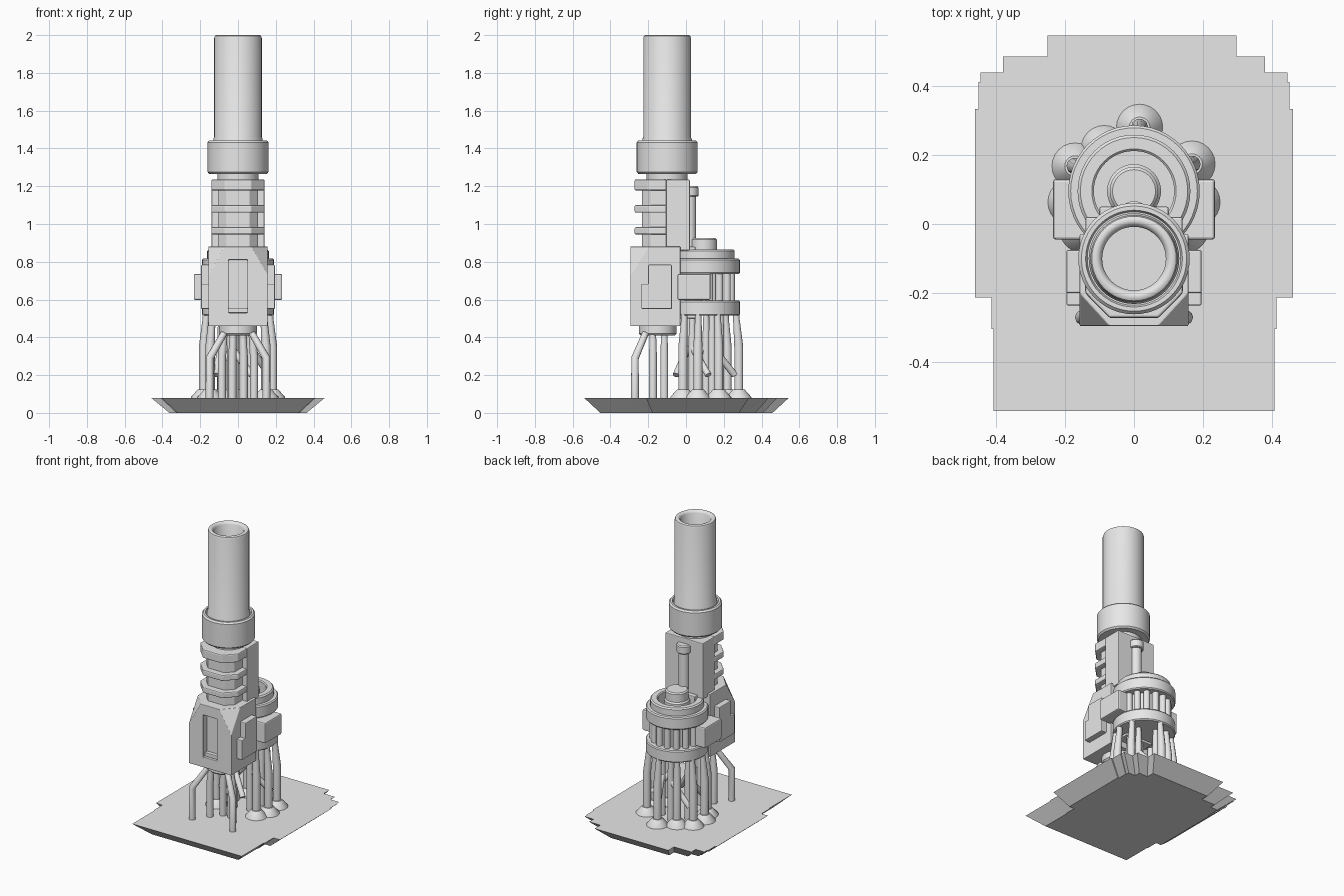
import bpy
import bmesh
from math import sin, cos, pi, radians

cube = bpy.data.objects.get("Cube")
if cube:
    bpy.data.objects.remove(cube, do_unlink=True)

grey = bpy.data.materials.new("plain_grey")
grey.use_nodes = True
COLOUR = (0.8, 0.8, 0.8, 1)
grey.diffuse_color = COLOUR
for node in grey.node_tree.nodes:
    if node.type == 'BSDF_PRINCIPLED':
        node.inputs["Base Color"].default_value = COLOUR


def finish(name, bm, bevel=0.0, smooth=True):
    bmesh.ops.recalc_face_normals(bm, faces=bm.faces[:])
    mesh = bpy.data.meshes.new(name)
    bm.to_mesh(mesh)
    bm.free()
    mesh.materials.append(grey)
    obj = bpy.data.objects.new(name, mesh)
    bpy.context.collection.objects.link(obj)
    if smooth:
        bpy.ops.object.select_all(action='DESELECT')
        bpy.context.view_layer.objects.active = obj
        obj.select_set(True)
        bpy.ops.object.shade_smooth_by_angle(angle=radians(35))
    if bevel:
        add_bevel(obj, bevel)
    return obj


def add_bevel(obj, width):
    mod = obj.modifiers.new("soft_edges", 'BEVEL')
    mod.width = width
    mod.segments = 2
    mod.limit_method = 'ANGLE'


def prism(name, outline, z0, z1, bevel=0.005, foot=(1, 1)):
    """Extruded outline; foot scales the lower outline."""
    bm = bmesh.new()
    low = [bm.verts.new((x * foot[0], y * foot[1], z0)) for x, y in outline]
    high = [bm.verts.new((x, y, z1)) for x, y in outline]
    bm.faces.new(low)
    bm.faces.new(high)
    for i in range(len(low)):
        j = (i + 1) % len(low)
        bm.faces.new((low[i], low[j], high[j], high[i]))
    return finish(name, bm, bevel, smooth=False)


def box(name, x, y, z, bevel=0.005):
    return prism(name, [(x[0], y[0]), (x[1], y[0]), (x[1], y[1]), (x[0], y[1])],
                 z[0], z[1], bevel)


def lathe(name, profile, x, y, steps=48):
    """Profile of (radius, height) turned about a vertical axis."""
    bm = bmesh.new()
    verts = [bm.verts.new((x + r, y, z)) for r, z in profile]
    edges = [bm.edges.new(pair) for pair in zip(verts, verts[1:])]
    bmesh.ops.spin(bm, geom=verts + edges, cent=(x, y, 0), axis=(0, 0, 1),
                   angle=2 * pi, steps=steps)
    bmesh.ops.remove_doubles(bm, verts=bm.verts[:], dist=0.0001)
    return finish(name, bm)


def pipe(name, path, radii):
    curve = bpy.data.curves.new(name, 'CURVE')
    curve.dimensions = '3D'
    curve.bevel_depth = 1.0
    curve.bevel_resolution = 3
    curve.use_fill_caps = True
    spline = curve.splines.new('POLY')
    spline.points.add(len(path) - 1)
    for point, co, r in zip(spline.points, path, radii):
        point.co = (*co, 1)
        point.radius = r
    curve.materials.append(grey)
    bpy.context.collection.objects.link(bpy.data.objects.new(name, curve))


# Ground plate with stepped outline and undercut sides
right_edge = [(0.406, -0.54), (0.406, -0.304), (0.412, -0.304), (0.412, -0.212),
              (0.46, -0.212), (0.46, 0.333), (0.45, 0.333), (0.45, 0.41),
              (0.444, 0.41), (0.444, 0.438), (0.379, 0.438), (0.379, 0.484)]
left_edge = [(-x, y) for x, y in reversed(right_edge)]
back_edge = [(0.296, 0.484), (0.296, 0.545), (-0.25, 0.545), (-0.25, 0.484)]
prism("ground_plate", right_edge + back_edge + left_edge, 0, 0.08, 0, (0.79, 0.84))

# Chimney barrel, collar and neck
CY = -0.1
lathe("barrel", [(0, 1.5), (0.092, 1.5), (0.092, 1.985), (0.1, 1.997), (0.107, 2),
                 (0.115, 2), (0.122, 1.996), (0.126, 1.985), (0.126, 1.46),
                 (0.131, 1.45), (0.131, 1.42), (0, 1.42)], 0, CY)
lathe("collar", [(0, 1.43), (0.135, 1.43), (0.14, 1.442), (0.152, 1.442), (0.161, 1.432),
                 (0.161, 1.275), (0.152, 1.265), (0, 1.265)], 0, CY)
lathe("neck", [(0, 1.27), (0.108, 1.27), (0.108, 1.22), (0, 1.22)], 0, CY)

# Upper body: wide rear half, recessed front and three wrapping ribs
box("upper_body_rear", (-0.14, 0.14), (-0.105, 0.02), (0.86, 1.235))
prism("upper_body_front", [(-0.106, -0.1), (-0.106, -0.185), (-0.06, -0.232),
                           (0.06, -0.232), (0.106, -0.185), (0.106, -0.1)], 0.86, 1.2)
rib = [(-0.141, -0.103), (-0.141, -0.2), (-0.07, -0.272),
       (0.07, -0.272), (0.141, -0.2), (0.141, -0.103)]
for n, (z0, z1) in enumerate([(0.945, 0.983), (1.06, 1.1), (1.178, 1.236)]):
    prism(f"front_rib_{n + 1}", rib, z0, z1, 0.007)

# Vertical pipe behind the upper body
lathe("rear_pipe", [(0, 1.16), (0.034, 1.16), (0.034, 0.8), (0, 0.8)], 0, 0.02, 24)
lathe("rear_pipe_cap", [(0, 1.2), (0.04, 1.2), (0.046, 1.193), (0.046, 1.15),
                        (0.042, 1.145), (0, 1.145)], 0, 0.02, 24)

# Lower housing with its front top corners cut away
bm = bmesh.new()
for s in (-1, 1):
    for co in [(0.157, -0.295, 0.46), (0.157, -0.03, 0.46), (0.157, -0.03, 0.88),
               (0.157, -0.2, 0.88), (0.07, -0.295, 0.88), (0.157, -0.295, 0.73)]:
        bm.verts.new((s * co[0], co[1], co[2]))
bmesh.ops.convex_hull(bm, input=bm.verts[:])
bmesh.ops.dissolve_limit(bm, angle_limit=0.02, verts=bm.verts[:], edges=bm.edges[:])
housing = finish("lower_housing", bm, smooth=False)

# Slot recessed into the front of the housing
cutter = box("slot_cutter", (-0.05, 0.05), (-0.35, -0.255), (0.53, 0.81), 0)
cutter.hide_render = True
mod = housing.modifiers.new("slot", 'BOOLEAN')
mod.operation = 'DIFFERENCE'
mod.object = cutter
mod.solver = 'EXACT'
bpy.ops.object.select_all(action='DESELECT')
bpy.context.view_layer.objects.active = housing
housing.select_set(True)
bpy.ops.object.modifier_apply(modifier=mod.name)
bpy.data.objects.remove(cutter, do_unlink=True)
add_bevel(housing, 0.003)
box("slot_sill", (-0.05, 0.05), (-0.28, -0.25), (0.53, 0.555), 0.003)
box("housing_mount", (-0.1, 0.1), (-0.05, 0.05), (0.5, 0.88))
lathe("housing_stub", [(0, 0.47), (0.1, 0.47), (0.1, 0.42), (0.09, 0.41), (0, 0.41)],
      0, -0.15)

# Rear drum: top and bottom rings, recessed core, open well with a knob
DY = 0.095
lathe("drum", [(0, 0.78), (0.116, 0.78), (0.116, 0.86), (0.122, 0.866), (0.155, 0.866),
               (0.163, 0.858), (0.163, 0.817), (0.183, 0.817), (0.19, 0.81), (0.19, 0.742),
               (0.185, 0.735), (0.13, 0.735), (0.13, 0.595), (0.185, 0.595), (0.19, 0.588),
               (0.19, 0.522), (0.184, 0.515), (0, 0.515)], 0, DY)
lathe("drum_knob", [(0, 0.925), (0.062, 0.925), (0.07, 0.917), (0.07, 0.865),
                    (0.078, 0.855), (0.078, 0.77), (0, 0.77)], 0, DY)
for n in range(16):
    a = 2 * pi * (n + 0.5) / 16
    lathe(f"drum_column_{n + 1}", [(0.021, 0.59), (0.021, 0.74)],
          0.146 * cos(a), DY + 0.146 * sin(a), 14)

# Pieces mirrored on both sides: drum clamps, side panels, elbow pipes
for s, side in ((1, "left"), (-1, "right")):
    box(f"{side}_drum_clamp", sorted((s * 0.13, s * 0.234)), (-0.045, 0.13),
        (0.598, 0.736), 0.008)
    panel_x = sorted((s * 0.15, s * 0.195))
    box(f"{side}_panel_upper", panel_x, (-0.2, -0.075), (0.55, 0.785))
    box(f"{side}_panel_lower", panel_x, (-0.236, -0.19), (0.55, 0.683))
    pipe(f"{side}_elbow_pipe", [(s * 0.15, -0.27, 0.07), (s * 0.15, -0.27, 0.29),
                                (s * 0.075, -0.215, 0.42)], [0.021, 0.021, 0.018])
    for n, (x, y) in enumerate([(0.085, -0.175), (0.03, -0.115)]):
        pipe(f"{side}_stub_pipe_{n + 1}", [(s * x, y, 0.07), (s * x, y, 0.3),
                                           (s * x * 0.85, y, 0.43)], [0.022, 0.022, 0.017])

# Outer drum pipes, each rising from a conical foot and tapering at the top
for n, deg in enumerate([85, 125, 25, 157, -10, 190, -37, 217]):
    a = radians(deg)
    r = 0.15 if deg == 125 else 0.185
    x, y = r * cos(a), DY + r * sin(a)
    tx, ty = 0.93 * x, DY + 0.93 * (y - DY)
    lathe(f"pipe_foot_{n + 1}", [(0.068, 0.075), (0.066, 0.085), (0.03, 0.125), (0, 0.125)],
          x, y, 24)
    pipe(f"drum_pipe_{n + 1}", [(x, y, 0.08), (x, y, 0.35), (tx, ty, 0.5), (tx, ty, 0.53)],
         [0.025, 0.025, 0.018, 0.018])

# Inner drum pipes with slanted branches linking them
for n in range(5):
    a = 2 * pi * n / 5 + 0.5
    x, y = 0.09 * cos(a), DY + 0.09 * sin(a)
    pipe(f"inner_pipe_{n + 1}", [(x, y, 0.07), (x, y, 0.4), (x, y, 0.53)],
         [0.02, 0.02, 0.015])
    b = a + 0.9
    pipe(f"pipe_branch_{n + 1}", [(x, y, 0.35), (0.165 * cos(b), DY + 0.165 * sin(b), 0.2)],
         [0.018, 0.018])
